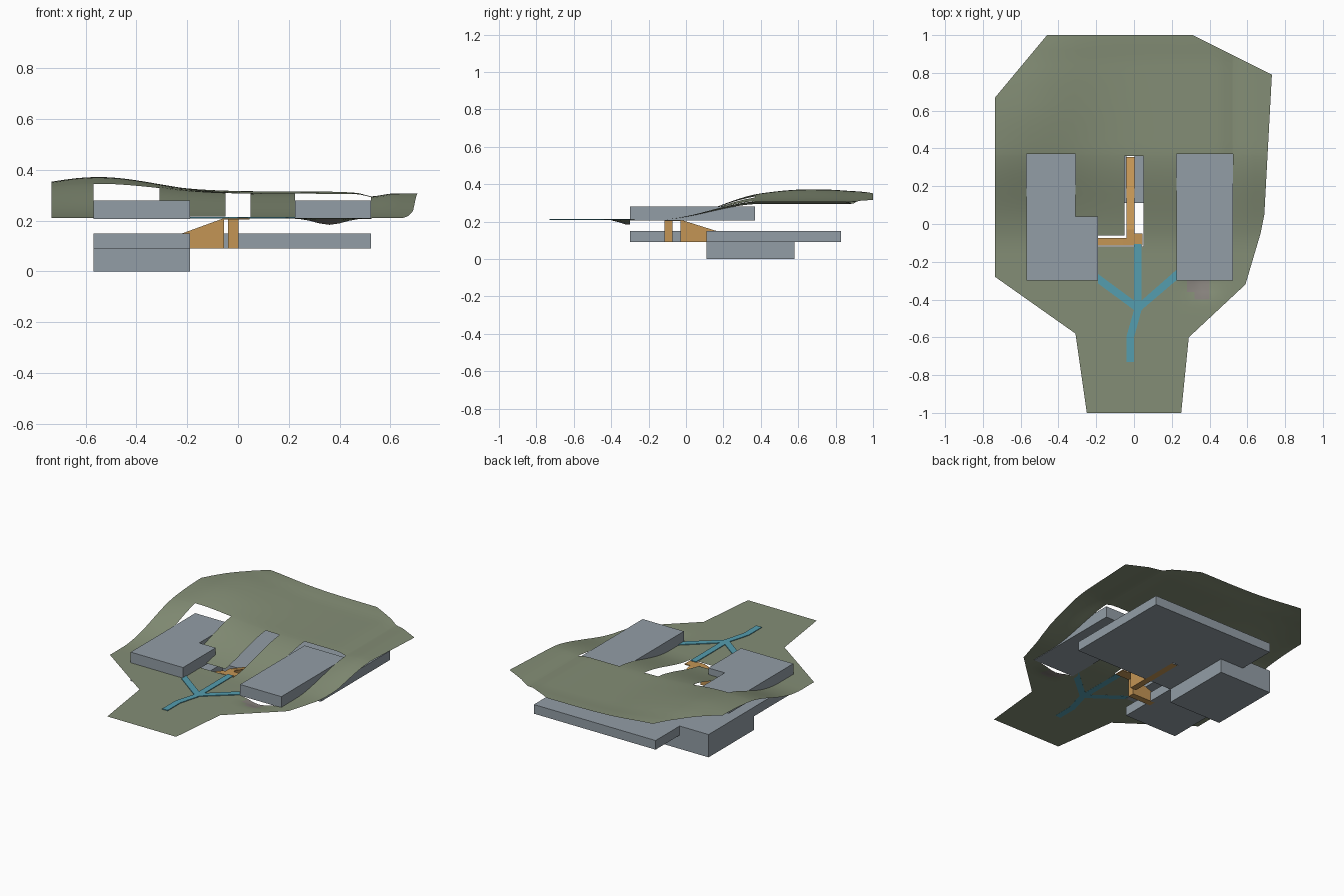
import bpy, bmesh, math
from mathutils import Vector

if "Cube" in bpy.data.objects:
    bpy.data.objects.remove(bpy.data.objects["Cube"])


def mat(name, rgb):
    m = bpy.data.materials.new(name)
    m.diffuse_color = (*rgb, 1)
    m.use_nodes = True
    m.node_tree.nodes["Principled BSDF"].inputs["Base Color"].default_value = m.diffuse_color
    return m


GRASS = mat("grass green", (0.23, 0.27, 0.18))
GREY = mat("blue grey", (0.29, 0.34, 0.38))
TIMBER = mat("stair orange", (0.55, 0.30, 0.09))
PATH = mat("path blue", (0.09, 0.34, 0.43))
SOIL = mat("soil grey", (0.25, 0.23, 0.21))


def finish(name, bm, *mats):
    me = bpy.data.meshes.new(name)
    bm.to_mesh(me)
    bm.free()
    for m in mats:
        me.materials.append(m)
    ob = bpy.data.objects.new(name, me)
    bpy.context.collection.objects.link(ob)
    return ob


def extrude(name, pts, vec, m):
    """Extrude a flat outline of 3D points along a vector."""
    bm = bmesh.new()
    f = bm.faces.new([bm.verts.new(p) for p in pts])
    r = bmesh.ops.extrude_face_region(bm, geom=[f])
    vs = [g for g in r["geom"] if isinstance(g, bmesh.types.BMVert)]
    bmesh.ops.translate(bm, vec=vec, verts=vs)
    bmesh.ops.recalc_face_normals(bm, faces=bm.faces)
    return finish(name, bm, m)


def prism(name, outline, z0, z1, m):
    return extrude(name, [(x, y, z0) for x, y in outline], (0, 0, z1 - z0), m)


def rect(x0, x1, y0, y1):
    return [(x0, y0), (x1, y0), (x1, y1), (x0, y1)]


def smooth(a, b, t):
    t = max(0, min(1, (t - a) / (b - a)))
    return t * t * (3 - 2 * t)


def gauss(t, c, w):
    return math.exp(-((t - c) / w) ** 2)


def ground(x, y):
    """Height of the hillside."""
    rise = smooth(-0.15, 0.4, y)
    hill = 0.065 * gauss(x, -0.55, 0.32) * smooth(0, 0.65, y)
    hill *= 1 - 0.4 * (max(0, y - 0.7) / 0.3) ** 2
    z = 0.21 + 0.097 * rise + hill
    z -= 0.013 * gauss(x, 0.53, 0.04) * rise
    z -= 0.027 * gauss(x, 0.36, 0.08) * gauss(y, -0.31, 0.06)
    return z + 0.008 * smooth(0.85, 1, y)


# Terrain sheet: convex body plus tail, gridded, with openings for buildings and court
body = [(-0.31, -0.58), (0.29, -0.6), (0.59, -0.32), (0.67, -0.05), (0.69, 0.05),
        (0.73, 0.79), (0.31, 1), (-0.46, 1), (-0.735, 0.67), (-0.735, -0.28)]
holes = [(-0.57, -0.31, -0.3, 0.37), (-0.31, -0.19, -0.3, 0.04), (0.225, 0.525, -0.3, 0.37),
         (-0.05, 0.05, -0.12, 0.36), (-0.19, -0.05, -0.12, -0.06)]
bm = bmesh.new()
vs = [bm.verts.new((x, y, 0)) for x, y in body]
bm.faces.new(vs)
bm.faces.new([bm.verts.new((-0.25, -1, 0)), bm.verts.new((0.25, -1, 0)), vs[1], vs[0]])
xs = {round(-0.72 + 0.04 * i, 3) for i in range(37)} | {v for h in holes for v in h[:2]}
ys = {round(-0.96 + 0.04 * i, 3) for i in range(49)} | {v for h in holes for v in h[2:]}
for axis, cuts in ((0, xs), (1, ys)):
    n = Vector((1 - axis, axis, 0))
    for c in sorted(cuts):
        bmesh.ops.bisect_plane(bm, geom=bm.verts[:] + bm.edges[:] + bm.faces[:],
                               plane_co=n * c, plane_no=n, dist=1e-5)
gone = []
for f in bm.faces:
    c = f.calc_center_median()
    if any(a < c.x < b and d < c.y < e for a, b, d, e in holes):
        gone.append(f)
    elif 0.28 < c.x < 0.38 and -0.38 < c.y < -0.3:
        f.material_index = 1
bmesh.ops.delete(bm, geom=gone, context='FACES')
for v in bm.verts:
    v.co.z = ground(v.co.x, v.co.y)
bmesh.ops.recalc_face_normals(bm, faces=bm.faces)
if sum(f.normal.z for f in bm.faces) < 0:
    bmesh.ops.reverse_faces(bm, faces=bm.faces)
for f in bm.faces:
    f.smooth = True
finish("terrain", bm, GRASS, SOIL)

# Upper buildings
prism("upper_left_building", [(-0.57, -0.3), (-0.19, -0.3), (-0.19, 0.04), (-0.31, 0.04),
                              (-0.31, 0.37), (-0.57, 0.37)], 0.207, 0.28, GREY)
prism("upper_right_building", rect(0.225, 0.525, -0.3, 0.37), 0.207, 0.28, GREY)

# Lower level: wide slab with a stair slot, front room and deep basement
prism("lower_slab", [(-0.36, 0.11), (-0.04, 0.11), (-0.04, 0.36), (0.002, 0.36), (0.002, 0.11),
                     (0.525, 0.11), (0.525, 0.83), (-0.36, 0.83)], 0.09, 0.15, GREY)
prism("lower_front_room", rect(-0.57, -0.19, -0.3, 0.11), 0.09, 0.15, GREY)
prism("lower_back_room", rect(-0.57, -0.36, 0.11, 0.58), 0.09, 0.15, GREY)
prism("basement", rect(-0.57, -0.19, 0.11, 0.58), 0, 0.09, GREY)

# Stairs as solid wedges, joined by a thin landing
extrude("back_stair", [(-0.04, -0.03, 0.09), (-0.04, 0.355, 0.09), (-0.04, -0.03, 0.21)],
        (0.042, 0, 0), TIMBER)
extrude("side_stair", [(-0.055, -0.115, 0.09), (-0.055, -0.115, 0.21), (-0.22, -0.115, 0.15),
                       (-0.22, -0.115, 0.09)], (0, 0.042, 0), TIMBER)
prism("landing", [(-0.055, -0.115), (0.045, -0.115), (0.045, -0.05), (0.002, -0.05),
                  (0.002, -0.03), (-0.04, -0.03), (-0.04, -0.073), (-0.055, -0.073)],
      0.204, 0.21, TIMBER)

# Forked footpath
prism("footpath", [(-0.04, -0.73), (0, -0.73), (0, -0.6), (0.04, -0.455), (0.228, -0.295),
                   (0.228, -0.24), (0.04, -0.405), (0.04, -0.105), (0, -0.105), (0, -0.405),
                   (-0.19, -0.265), (-0.19, -0.315), (0, -0.455), (-0.04, -0.595)],
      0.2095, 0.2145, PATH)
